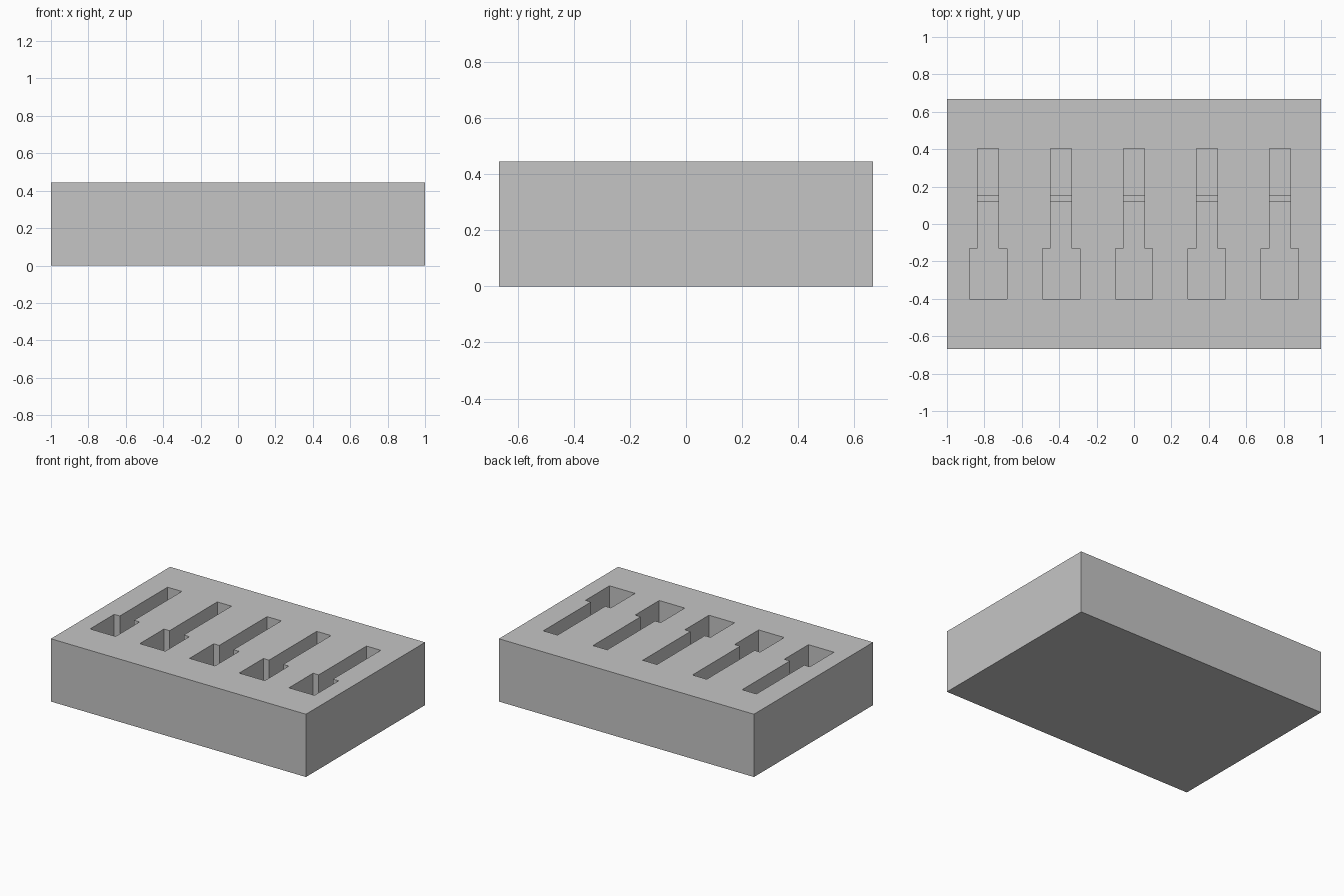
import bpy
import bmesh

cube = bpy.data.objects.get("Cube")
if cube:
    bpy.data.objects.remove(cube, do_unlink=True)

grey = bpy.data.materials.new("light_grey")
grey.use_nodes = True
colour = (0.56, 0.56, 0.56, 1)
grey.diffuse_color = colour
grey.node_tree.nodes["Principled BSDF"].inputs["Base Color"].default_value = colour

TOP = 0.445
FLOOR = 0.16
HALF_X, HALF_Y = 1.0, 0.667


def prism(name, outline, z0, z1):
    """Extrude a flat outline from z0 up to z1."""
    bm = bmesh.new()
    face = bm.faces.new([bm.verts.new((x, y, z0)) for x, y in outline])
    grown = bmesh.ops.extrude_face_region(bm, geom=[face])
    moved = [v for v in grown["geom"] if isinstance(v, bmesh.types.BMVert)]
    bmesh.ops.translate(bm, verts=moved, vec=(0, 0, z1 - z0))
    bmesh.ops.recalc_face_normals(bm, faces=bm.faces)
    mesh = bpy.data.meshes.new(name)
    bm.to_mesh(mesh)
    bm.free()
    mesh.materials.append(grey)
    obj = bpy.data.objects.new(name, mesh)
    bpy.context.scene.collection.objects.link(obj)
    return obj


def rectangle(x0, x1, y0, y1):
    return [(x0, y0), (x1, y0), (x1, y1), (x0, y1)]


# Solid block
block = prism("block", rectangle(-HALF_X, HALF_X, -HALF_Y, HALF_Y), 0, TOP)

# Five slots: wide head at the front, narrow neck behind, low rib on the floor
half_slot = [(0.1, -0.4), (0.1, -0.13), (0.056, -0.13), (0.056, 0.405)]
slot = half_slot + [(-x, y) for x, y in reversed(half_slot)]
for i in range(5):
    cx = (i - 2) * 0.39
    cutter = prism(f"slot_cutter_{i + 1}", [(cx + x, y) for x, y in slot],
                   FLOOR, TOP + 0.1)
    cutter.hide_render = True
    cutter.hide_set(True)
    cut = block.modifiers.new(f"slot_{i + 1}", "BOOLEAN")
    cut.operation = "DIFFERENCE"
    cut.solver = "EXACT"
    cut.object = cutter
    prism(f"slot_rib_{i + 1}", rectangle(cx - 0.056, cx + 0.056, 0.12, 0.155),
          FLOOR, FLOOR + 0.04)
